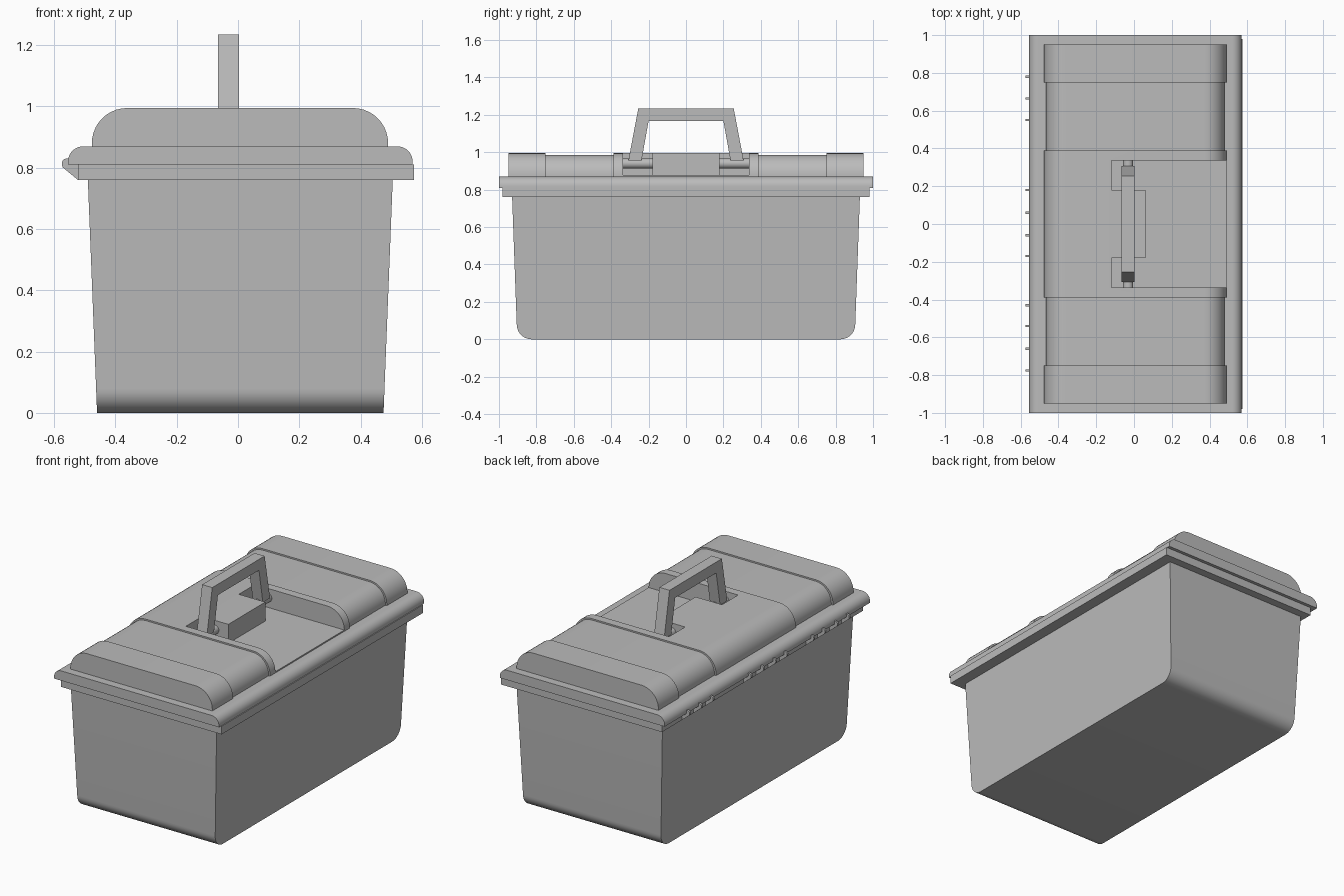
import bpy, bmesh
from math import sin, cos, pi

if "Cube" in bpy.data.objects:
    bpy.data.objects.remove(bpy.data.objects["Cube"], do_unlink=True)

grey = bpy.data.materials.new("plain grey")
grey.use_nodes = True
grey.diffuse_color = (0.5, 0.5, 0.5, 1)
grey.node_tree.nodes["Principled BSDF"].inputs["Base Color"].default_value = (0.5, 0.5, 0.5, 1)


def arc(cx, cz, r, start, end, n=10):
    """Points on a circular arc, angles in half turns."""
    angles = [pi * (start + (end - start) * i / n) for i in range(n + 1)]
    return [(cx + r * cos(a), cz + r * sin(a)) for a in angles]


def domed(x0, x1, z0, z1, r):
    """Flat-bottomed outline with rounded top corners."""
    return ([(x0, z0), (x1, z0)] + arc(x1 - r, z1 - r, r, 0, 0.5)
            + arc(x0 + r, z1 - r, r, 0.5, 1))


def prism(name, outline, axis, a, b):
    """Extrude a 2D outline along an axis from a to b."""
    place = {"x": lambda u, v, d: (d, u, v),
             "y": lambda u, v, d: (u, d, v),
             "z": lambda u, v, d: (u, v, d)}[axis]
    bm = bmesh.new()
    rings = [[bm.verts.new(place(u, v, d)) for u, v in outline] for d in (a, b)]
    for ring in rings:
        bm.faces.new(ring)
    n = len(outline)
    for i in range(n):
        j = (i + 1) % n
        bm.faces.new((rings[0][i], rings[0][j], rings[1][j], rings[1][i]))
    bmesh.ops.remove_doubles(bm, verts=bm.verts, dist=1e-5)
    bmesh.ops.recalc_face_normals(bm, faces=bm.faces)
    mesh = bpy.data.meshes.new(name)
    bm.to_mesh(mesh)
    bm.free()
    mesh.materials.append(grey)
    obj = bpy.data.objects.new(name, mesh)
    bpy.context.collection.objects.link(obj)
    return obj


def activate(obj):
    bpy.ops.object.select_all(action="DESELECT")
    obj.select_set(True)
    bpy.context.view_layer.objects.active = obj


def smooth(obj):
    activate(obj)
    bpy.ops.object.shade_smooth_by_angle(angle=pi / 6)


def box(u0, u1, v0, v1):
    return [(u0, v0), (u1, v0), (u1, v1), (u0, v1)]


# Tapered tub with rounded lower ends
r = 0.08
tub = prism("tub", [(0.93, 0.77), (-0.93, 0.77)]
            + arc(-0.905 + r, r, r, 1, 1.5) + arc(0.905 - r, r, r, 1.5, 2), "x", -0.46, 0.475)
for v in tub.data.vertices:
    v.co.x += 0.03 * v.co.z / 0.76 * (1 if v.co.x > 0 else -1)
smooth(tub)

# Rim of the tub and rounded lip of the lid
prism("tub_rim", box(-0.522, 0.575, 0.76, 0.81), "y", -0.98, 0.98)
smooth(prism("lid_lip", domed(-0.555, 0.57, 0.81, 0.87, 0.05), "y", -1, 1))

# Domed lid: raised ends, slightly sunken panels and a raised centre
full = domed(-0.477, 0.49, 0.865, 0.995, 0.115)
sunken = domed(-0.466, 0.48, 0.865, 0.986, 0.108)
for side, s in (("left", 1), ("right", -1)):
    smooth(prism("lid_end_" + side, full, "y", s * 0.75, s * 0.95))
    smooth(prism("lid_panel_" + side, sunken, "y", s * 0.38, s * 0.755))
centre = prism("lid_centre", full, "y", -0.388, 0.388)

# Handle recess, open towards +x, around a central block
half = [(0.6, 0.336), (-0.12, 0.336), (-0.12, 0.18), (0.06, 0.18)]
cutter = prism("recess_cutter", half + [(x, -y) for x, y in reversed(half)], "z", 0.878, 1.2)
cutter.hide_render = True
cut = centre.modifiers.new("recess", "BOOLEAN")
cut.operation = "DIFFERENCE"
cut.solver = "EXACT"
cut.object = cutter
activate(centre)
bpy.ops.object.modifier_apply(modifier=cut.name)
bpy.data.objects.remove(cutter, do_unlink=True)
smooth(centre)

# Carry handle on two pivot pins
outer = [(0.308, 0.955), (0.255, 1.235)]
inner = [(0.2, 1.168), (0.238, 0.955)]
leg = outer + [(-y, z) for y, z in reversed(outer)]
gap = [(-y, z) for y, z in reversed(inner)] + inner
prism("handle", leg + gap, "x", -0.066, 0.003)
for side, s in (("left", 1), ("right", -1)):
    smooth(prism("handle_pin_" + side, arc(-0.031, 0.94, 0.027, 0, 2, 24), "y", s * 0.17, s * 0.345))

# Thin hinge ribs along the -x edge
rib = ([(-0.5, 0.76), (-0.522, 0.76), (-0.573, 0.802)]
       + arc(-0.56, 0.815, 0.015, 1, 0.5, 4) + [(-0.5, 0.83)])
for i, y in enumerate((0.78, 0.665, 0.55, 0.18, 0.06, -0.06, -0.17, -0.43, -0.54, -0.66, -0.775)):
    prism("hinge_rib_%d" % (i + 1), rib, "y", y - 0.006, y + 0.006)
